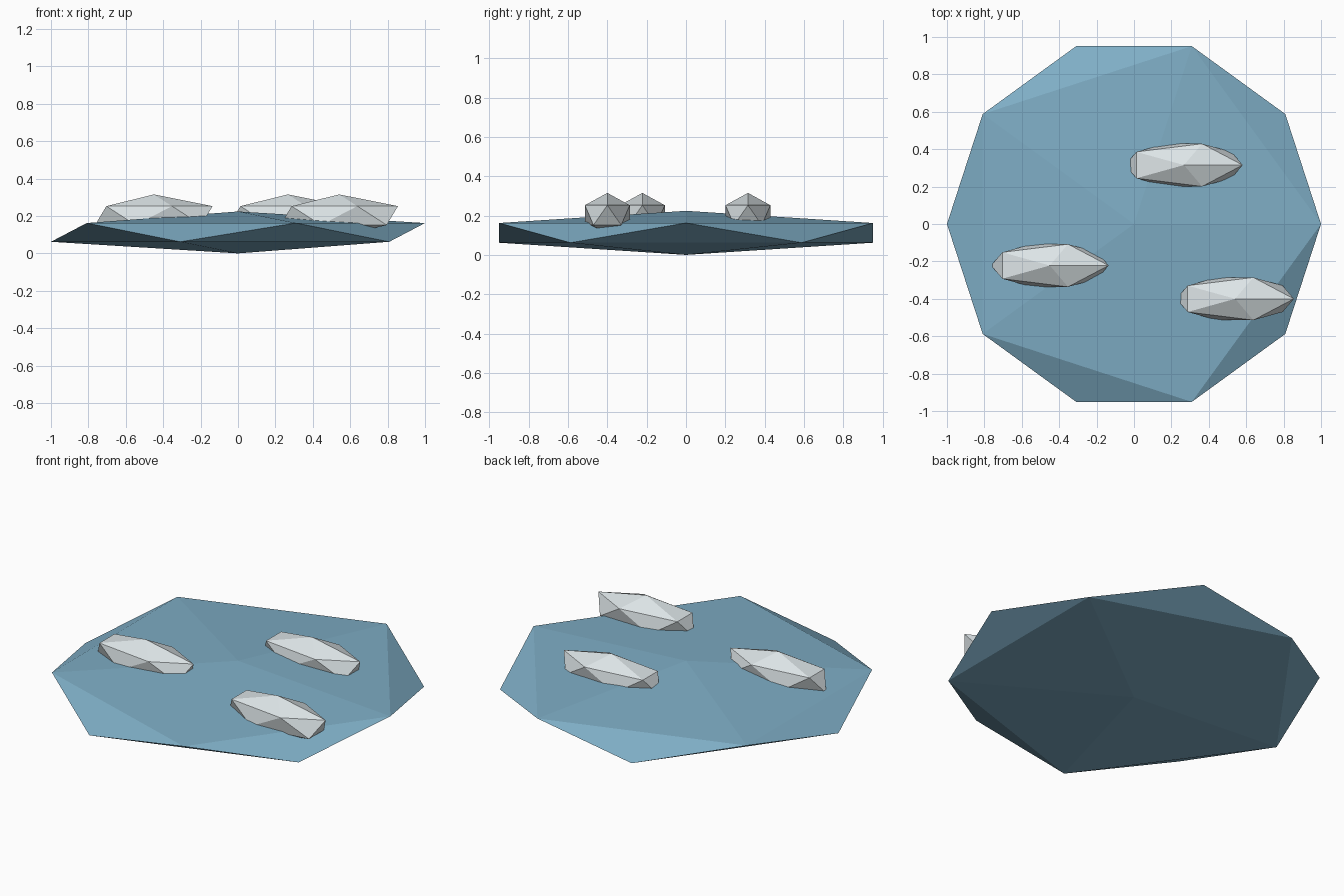
import bpy

if "Cube" in bpy.data.objects:
    bpy.data.objects.remove(bpy.data.objects["Cube"])

K = 2 / 5 ** 0.5  # ring radius of a unit icosahedron


def material(name, color):
    m = bpy.data.materials.new(name)
    m.diffuse_color = (*color, 1)
    m.use_nodes = True
    m.node_tree.nodes["Principled BSDF"].inputs["Base Color"].default_value = m.diffuse_color
    return m


def faceted_blob(name, center, ring_x, ring_y, half_height, mat):
    """Flat-shaded icosahedron, sized by the radius of its vertex rings."""
    bpy.ops.mesh.primitive_ico_sphere_add(subdivisions=1, radius=1)
    ob = bpy.context.object
    ob.name = name
    ob.location = center
    ob.scale = (ring_x / K, ring_y / K, half_height)
    bpy.ops.object.transform_apply(location=True, rotation=False, scale=True)
    ob.data.materials.append(mat)
    return ob


blue = material("water_blue", (0.21, 0.42, 0.56))
pale = material("pale_stone", (0.72, 0.78, 0.8))

# Wide flattened base
faceted_blob("pond_base", (0, 0, 0.112), 1.0, 1.0, 0.112, blue)

# Three long stones half sunk into the base
for i, (x, y) in enumerate([(0.267, 0.315), (-0.45, -0.222), (0.541, -0.4)], 1):
    faceted_blob(f"stone_{i}", (x, y, 0.202), 0.314, 0.12, 0.113, pale)
